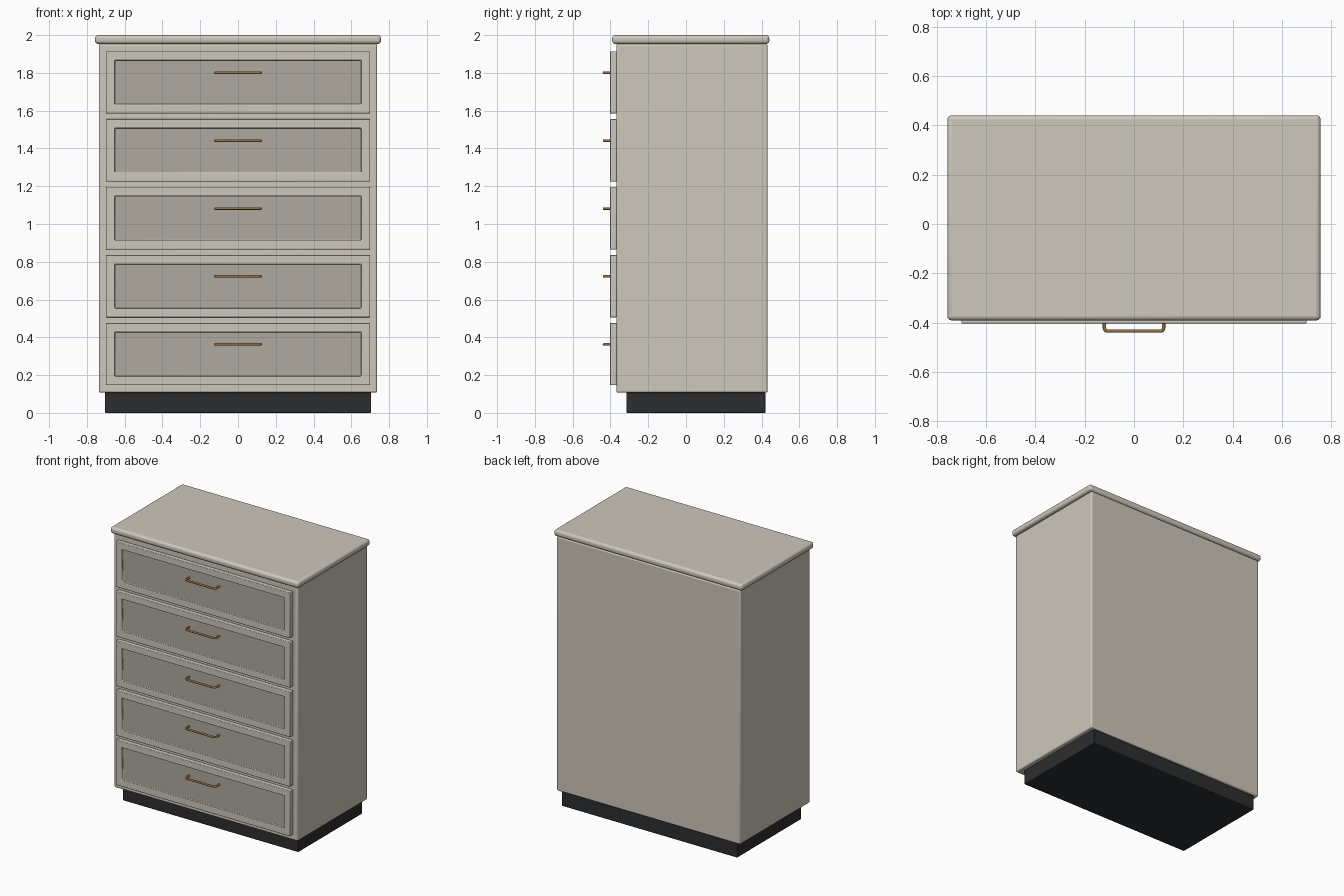
import bpy, bmesh, math

if "Cube" in bpy.data.objects:
    bpy.data.objects.remove(bpy.data.objects["Cube"])


def material(name, rgb):
    m = bpy.data.materials.new(name)
    m.diffuse_color = (*rgb, 1)
    m.use_nodes = True
    m.node_tree.nodes["Principled BSDF"].inputs["Base Color"].default_value = m.diffuse_color
    return m


PAINT = material("warm_paint", (0.62, 0.58, 0.50))
PANEL = material("panel_paint", (0.43, 0.40, 0.35))
DARK = material("dark_base", (0.025, 0.027, 0.03))
BRASS = material("aged_brass", (0.30, 0.17, 0.06))


def smooth(ob):
    bpy.ops.object.select_all(action='DESELECT')
    ob.select_set(True)
    bpy.context.view_layer.objects.active = ob
    bpy.ops.object.shade_smooth_by_angle(angle=math.radians(35))


def box(name, lo, hi, mats, bevel, segments=3, recess=None):
    """Bevelled box; recess=(border, depth) sinks a panel in its front face."""
    bm = bmesh.new()
    bmesh.ops.create_cube(bm, size=1)
    for v in bm.verts:
        v.co = [lo[k] + (v.co[k] + 0.5) * (hi[k] - lo[k]) for k in range(3)]
    bm.normal_update()
    if recess:
        front = min(bm.faces, key=lambda f: f.calc_center_median().y)
        bmesh.ops.inset_region(bm, faces=[front], thickness=recess[0])
        bmesh.ops.inset_region(bm, faces=[front], thickness=0.0005)
        for v in front.verts:
            v.co.y += recess[1]
        front.material_index = 1
    me = bpy.data.meshes.new(name)
    bm.to_mesh(me)
    bm.free()
    ob = bpy.data.objects.new(name, me)
    bpy.context.collection.objects.link(ob)
    for m in mats:
        me.materials.append(m)
    mod = ob.modifiers.new("edge_round", 'BEVEL')
    mod.width, mod.segments = bevel, segments
    mod.limit_method, mod.angle_limit = 'ANGLE', math.radians(40)
    smooth(ob)
    return ob


def handle(name, z):
    """Bent bar pull with rounded corners."""
    w, y0, y1, r = 0.12, -0.385, -0.434, 0.012
    right = [(w, y0)]
    for k in range(5):
        a = math.pi / 2 * k / 4
        right.append((w - r + r * math.cos(a), y1 + r - r * math.sin(a)))
    path = right + [(-x, y) for x, y in reversed(right)]
    cu = bpy.data.curves.new(name, 'CURVE')
    cu.dimensions = '3D'
    cu.bevel_depth, cu.bevel_resolution, cu.use_fill_caps = 0.007, 3, True
    sp = cu.splines.new('POLY')
    sp.points.add(len(path) - 1)
    for p, (x, y) in zip(sp.points, path):
        p.co = (x, y, z, 1)
    cu.materials.append(BRASS)
    ob = bpy.data.objects.new(name, cu)
    bpy.context.collection.objects.link(ob)


# Plinth, carcass and worktop
box("plinth", (-0.705, -0.315, 0), (0.705, 0.42, 0.108), [DARK], 0.004, 2)
box("carcass", (-0.737, -0.369, 0.107), (0.737, 0.432, 1.953), [PAINT], 0.01)
box("top_slab", (-0.757, -0.391, 1.953), (0.757, 0.441, 2.0), [PAINT], 0.018, 4)

# Five drawers with recessed panels and pulls
for i in range(5):
    z = 0.3115 + 0.3595 * i
    box(f"drawer_front_{i + 1}", (-0.70, -0.403, z - 0.165), (0.70, -0.368, z + 0.165),
        [PAINT, PANEL], 0.004, 2, recess=(0.067, 0.015))
    handle(f"drawer_handle_{i + 1}", z + 0.0515)
